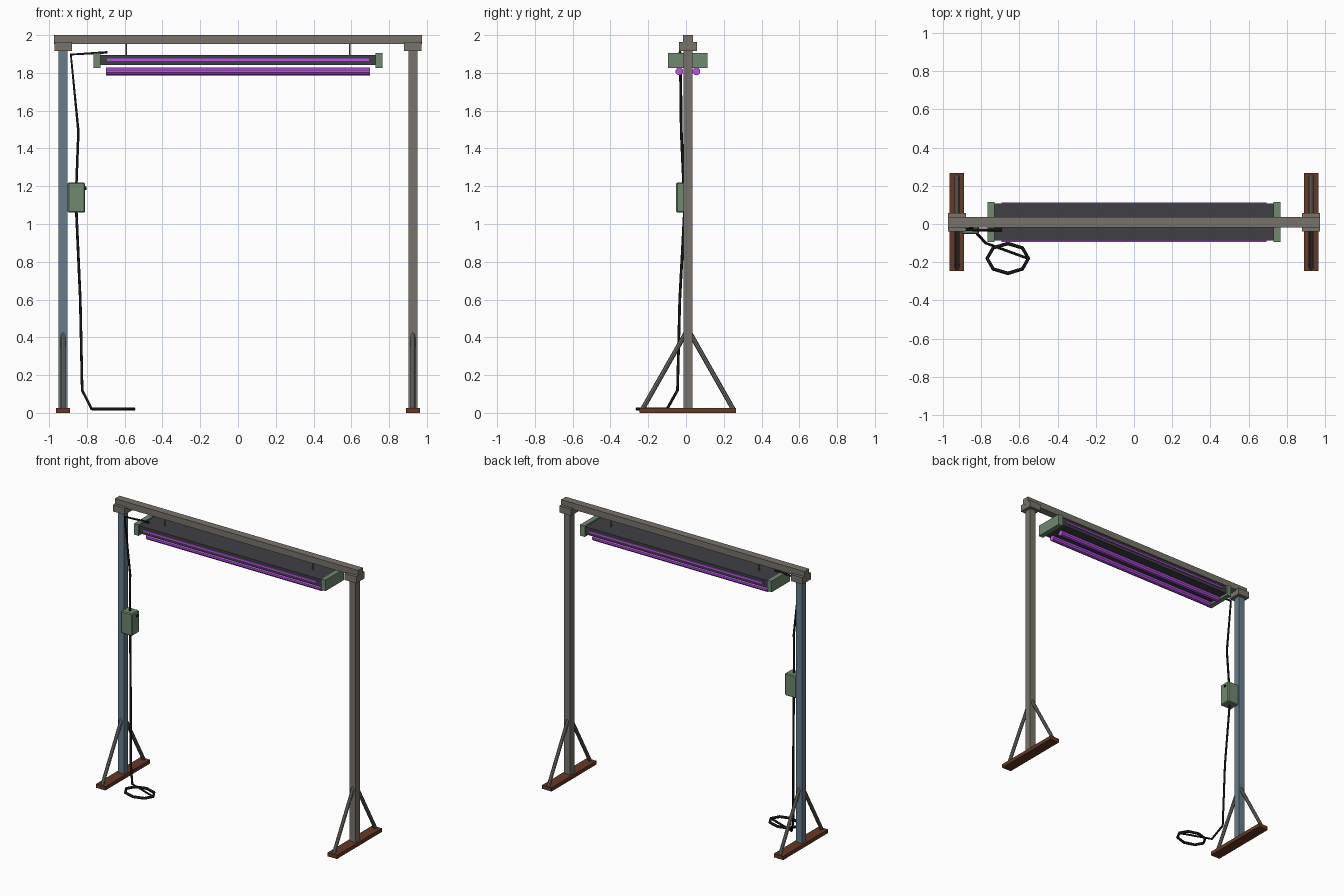
import bpy, math
from mathutils import Vector

if "Cube" in bpy.data.objects:
    bpy.data.objects.remove(bpy.data.objects["Cube"])

YC = 0.01  # centre line of the frame


def mat(name, r, g, b):
    m = bpy.data.materials.new(name)
    m.diffuse_color = (r, g, b, 1)
    m.use_nodes = True
    m.node_tree.nodes["Principled BSDF"].inputs["Base Color"].default_value = m.diffuse_color
    return m


STEEL = mat("warm_steel", 0.19, 0.17, 0.145)
BLUE = mat("blue_steel", 0.13, 0.20, 0.26)
BRACE = mat("brace_steel", 0.16, 0.16, 0.145)
RUST = mat("rust_brown", 0.13, 0.04, 0.018)
GREEN = mat("green_paint", 0.16, 0.25, 0.16)
DARK = mat("dark_housing", 0.05, 0.05, 0.06)
PURPLE = mat("purple_glow", 0.50, 0.09, 0.80)
BLACK = mat("black_rubber", 0.008, 0.008, 0.008)


def box(name, center, size, m, bevel=0.0):
    bpy.ops.mesh.primitive_cube_add(size=1, location=center)
    o = bpy.context.object
    o.name = name
    o.scale = size
    bpy.ops.object.transform_apply(location=False, rotation=False, scale=True)
    o.data.materials.append(m)
    if bevel:
        b = o.modifiers.new("bevel", 'BEVEL')
        b.width, b.segments = bevel, 1
    return o


def rod(name, a, b, r, m, sides=8):
    a, b = Vector(a), Vector(b)
    d = b - a
    bpy.ops.mesh.primitive_cylinder_add(vertices=sides, radius=r, depth=d.length, location=(a + b) / 2)
    o = bpy.context.object
    o.name = name
    o.rotation_mode = 'QUATERNION'
    o.rotation_quaternion = d.to_track_quat('Z', 'Y')
    o.data.materials.append(m)
    return o


def cable(name, pts, r, closed=False):
    c = bpy.data.curves.new(name, 'CURVE')
    c.dimensions = '3D'
    c.bevel_depth, c.bevel_resolution = r, 1
    c.use_fill_caps = not closed
    s = c.splines.new('POLY')
    s.points.add(len(pts) - 1)
    for p, q in zip(s.points, pts):
        p.co = (*q, 1)
    s.use_cyclic_u = closed
    o = bpy.data.objects.new(name, c)
    bpy.context.collection.objects.link(o)
    c.materials.append(BLACK)
    return o


# Frame: beam, posts, brackets, feet and braces
box("top_beam", (0, YC, 1.977), (1.946, 0.054, 0.046), STEEL)
for side, s, m in (("left", -1, BLUE), ("right", 1, STEEL)):
    x = s * 0.926
    box(side + "_post", (x, YC, 0.99), (0.048, 0.048, 1.94), m)
    box(side + "_bracket", (x, YC, 1.939), (0.093, 0.096, 0.048), STEEL)
    box(side + "_foot", (x, YC, 0.0135), (0.075, 0.512, 0.027), RUST)
    for end, e in (("front", -1), ("back", 1)):
        rod(f"{side}_{end}_brace", (x, YC + e * 0.24, 0.02), (x, YC + e * 0.01, 0.425), 0.0125, BRACE)

# Lamp housing with end caps, hangers, side strips and tubes
box("lamp_housing", (0, YC, 1.868), (1.47, 0.192, 0.054), DARK)
for side, s in (("left", -1), ("right", 1)):
    box(side + "_end_cap", (s * 0.747, YC, 1.865), (0.037, 0.21, 0.08), GREEN)
    rod(side + "_hanger", (s * 0.592, YC, 1.885), (s * 0.592, YC, 1.96), 0.005, BRACE, 6)
for end, e in (("front", -1), ("back", 1)):
    box(end + "_light_strip", (0, YC + e * 0.097, 1.870), (1.385, 0.012, 0.013), PURPLE)
    y = YC + e * 0.045
    rod(end + "_tube", (-0.698, y, 1.808), (0.698, y, 1.808), 0.021, PURPLE, 10)

# Control box on the left post with its knob
box("control_box", (-0.856, -0.011, 1.14), (0.092, 0.082, 0.16), GREEN, 0.006)
rod("control_knob", (-0.813, 0.0, 1.19), (-0.803, 0.0, 1.19), 0.009, BLACK)

# Power cable and the coil on the floor
cable("upper_cable", [(-0.69, -0.032, 1.909), (-0.885, -0.03, 1.897),
                      (-0.845, -0.025, 1.49), (-0.856, -0.012, 1.2)], 0.0075)
cable("lower_cable", [(-0.856, -0.008, 1.07), (-0.835, -0.033, 0.6), (-0.825, -0.045, 0.12),
                      (-0.775, -0.1, 0.021), (-0.555, -0.18, 0.021)], 0.0075)
coil = [(-0.66 + 0.108 * math.cos(i * math.pi / 4), -0.18 + 0.078 * math.sin(i * math.pi / 4), 0.021)
        for i in range(8)]
cable("cable_coil", coil, 0.0095, True)
